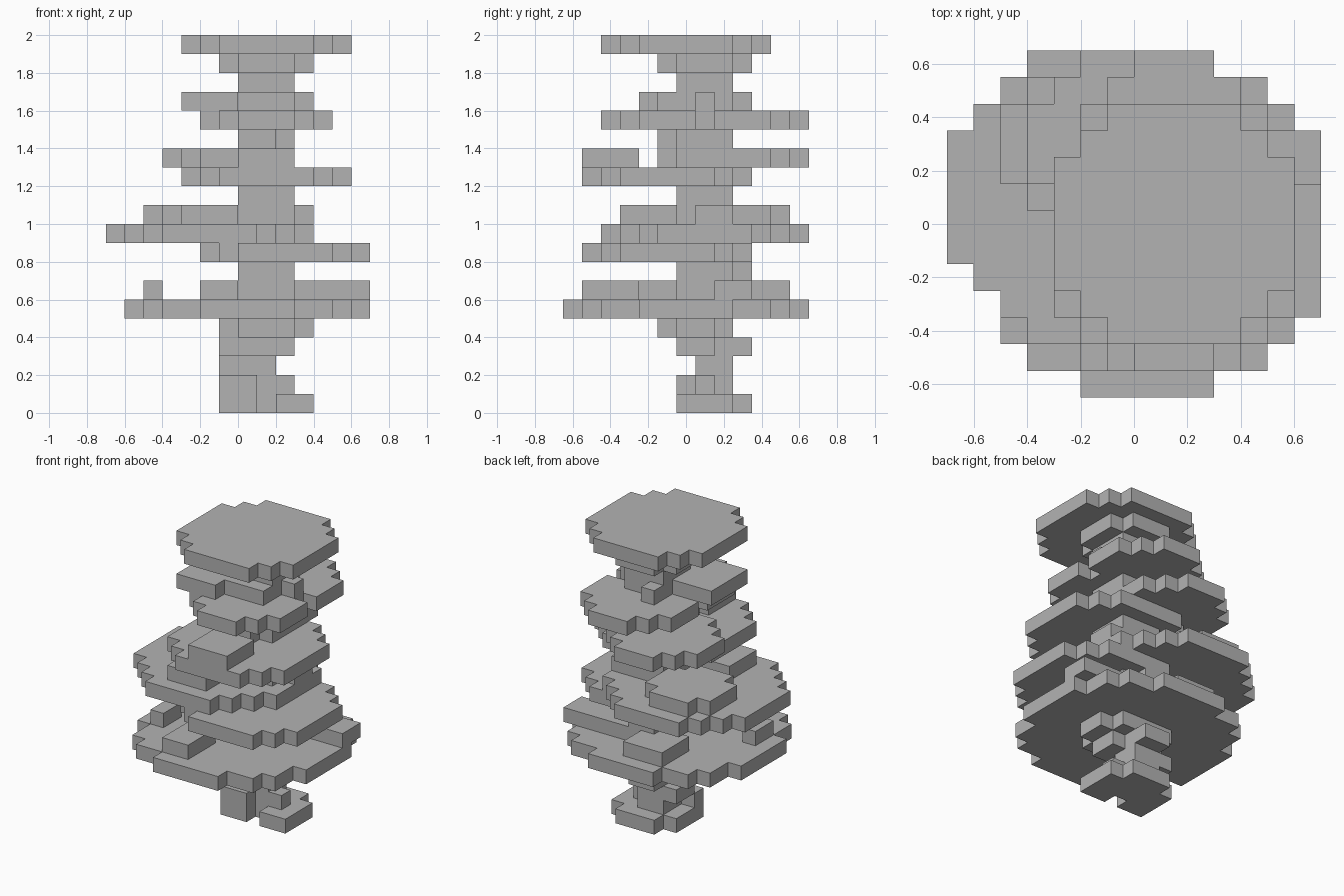
import bpy
import bmesh
from mathutils import Vector

cube = bpy.data.objects.get("Cube")
if cube:
    bpy.data.objects.remove(cube)

BLOCK = 0.1  # block size

grey = bpy.data.materials.new("plain_grey")
grey.use_nodes = True
colour = (0.45, 0.45, 0.45, 1)
grey.diffuse_color = colour
grey.node_tree.nodes["Principled BSDF"].inputs["Base Color"].default_value = colour


def disc(layer, width, x=0, y=0):
    """Round one-block-thick slab around a centre block."""
    reach = width // 2
    span = range(-reach, reach + 1)
    return {(x + i, y + j, layer) for i in span for j in span
            if i * i + j * j <= width * width / 4}


def box(layer, x, y, wide=1, deep=1, tall=1):
    """Solid run of blocks starting from its right front lower block."""
    return {(x + i, y + j, layer + k)
            for i in range(wide) for j in range(deep) for k in range(tall)}


def tuft(layer, x, y):
    """Small square clump around a centre block."""
    return disc(layer, width=3, x=x, y=y)


parts = {}

# Roots: a small disc cut off at the front, with a notch between two roots
flare = {cell for cell in disc(layer=0, width=5, x=1, y=1) if cell[1] >= 0}
notch = box(layer=0, x=1, y=0)
stumps = box(layer=1, x=-1, y=0, wide=2) | box(layer=1, x=0, y=1, wide=3)
parts["roots"] = (flare - notch) | stumps | box(layer=1, x=0, y=2, wide=2)

# Trunk, with a flared collar under the foliage and a few swellings
parts["lower_trunk"] = box(layer=2, x=-1, y=1, wide=3, deep=2)
parts["trunk_knot"] = (box(layer=3, x=-1, y=0, wide=4, deep=2)
                       | box(layer=3, x=0, y=2, wide=2, deep=2))
collar = {cell for cell in disc(layer=4, width=5, x=1, y=1) if cell[1] <= 2}
parts["trunk_collar"] = collar - box(layer=4, x=3, y=2)
parts["upper_trunk"] = box(layer=5, x=0, y=0, wide=3, deep=3, tall=13)
parts["trunk_back_bulge"] = box(layer=6, x=0, y=3, wide=2, tall=2)
parts["trunk_front_bulge"] = box(layer=13, x=0, y=-1, wide=2, tall=2)
parts["trunk_top_bulge"] = box(layer=16, x=0, y=-1, wide=3)

# Lowest foliage
parts["base_tier"] = disc(layer=5, width=13)
parts["base_front_tuft"] = box(layer=6, x=-2, y=-5, wide=2, deep=3)
parts["base_back_tuft"] = tuft(layer=6, x=-1, y=4)
parts["base_right_tuft"] = box(layer=6, x=-5, y=-2, deep=2)
parts["base_left_branch"] = box(layer=6, x=2, y=2, wide=5, deep=2)

# Middle foliage
parts["middle_lower_tier"] = disc(layer=8, width=9, x=2, y=-1)
parts["middle_upper_tier"] = disc(layer=9, width=11, x=-2, y=1)
parts["middle_back_tuft"] = disc(layer=10, width=5, x=-3, y=3)
parts["middle_front_tuft"] = tuft(layer=10, x=-2, y=-2)
parts["middle_branch"] = box(layer=10, x=3, y=1, deep=2)

# Upper foliage
parts["upper_tier"] = disc(layer=12, width=9, x=1, y=-1)
parts["upper_back_tuft"] = disc(layer=13, width=7, x=-1, y=3)
parts["upper_front_tuft"] = tuft(layer=13, x=1, y=-4)
parts["high_front_tier"] = disc(layer=15, width=7, x=1, y=-1)
parts["high_back_tier"] = disc(layer=15, width=7, x=1, y=3)
parts["high_tuft"] = box(layer=16, x=-3, y=-2, wide=3, deep=4)
parts["high_left_twig"] = box(layer=16, x=3, y=1)
parts["high_back_twig"] = box(layer=16, x=0, y=3)

# Crown
parts["crown_support"] = disc(layer=18, width=5, x=1, y=1)
parts["crown_tier"] = disc(layer=19, width=9, x=1)

AXES = [Vector(axis) for axis in ((1, 0, 0), (0, 1, 0), (0, 0, 1))]


def build(name, cells, filled):
    """Skin the blocks, leaving out faces buried against other blocks."""
    bm = bmesh.new()
    for cell in cells:
        centre = Vector(cell) + (AXES[0] + AXES[2]) / 2
        for a, axis in enumerate(AXES):
            for side in (-1, 1):
                normal = axis * side
                if tuple(int(c) for c in Vector(cell) + normal) in filled:
                    continue
                u, v = AXES[a - 2] / 2, AXES[a - 1] / 2 * side
                middle = centre + normal / 2
                bm.faces.new([bm.verts.new((middle + corner) * BLOCK)
                              for corner in (-u - v, u - v, u + v, v - u)])
    bmesh.ops.remove_doubles(bm, verts=bm.verts, dist=BLOCK / 100)
    bmesh.ops.dissolve_limit(bm, angle_limit=0.01, verts=bm.verts, edges=bm.edges)
    mesh = bpy.data.meshes.new(name)
    bm.to_mesh(mesh)
    bm.free()
    mesh.materials.append(grey)
    bpy.context.collection.objects.link(bpy.data.objects.new(name, mesh))


filled = set().union(*parts.values())
used = set()
for name, cells in parts.items():
    build(name, cells - used, filled)
    used |= cells
